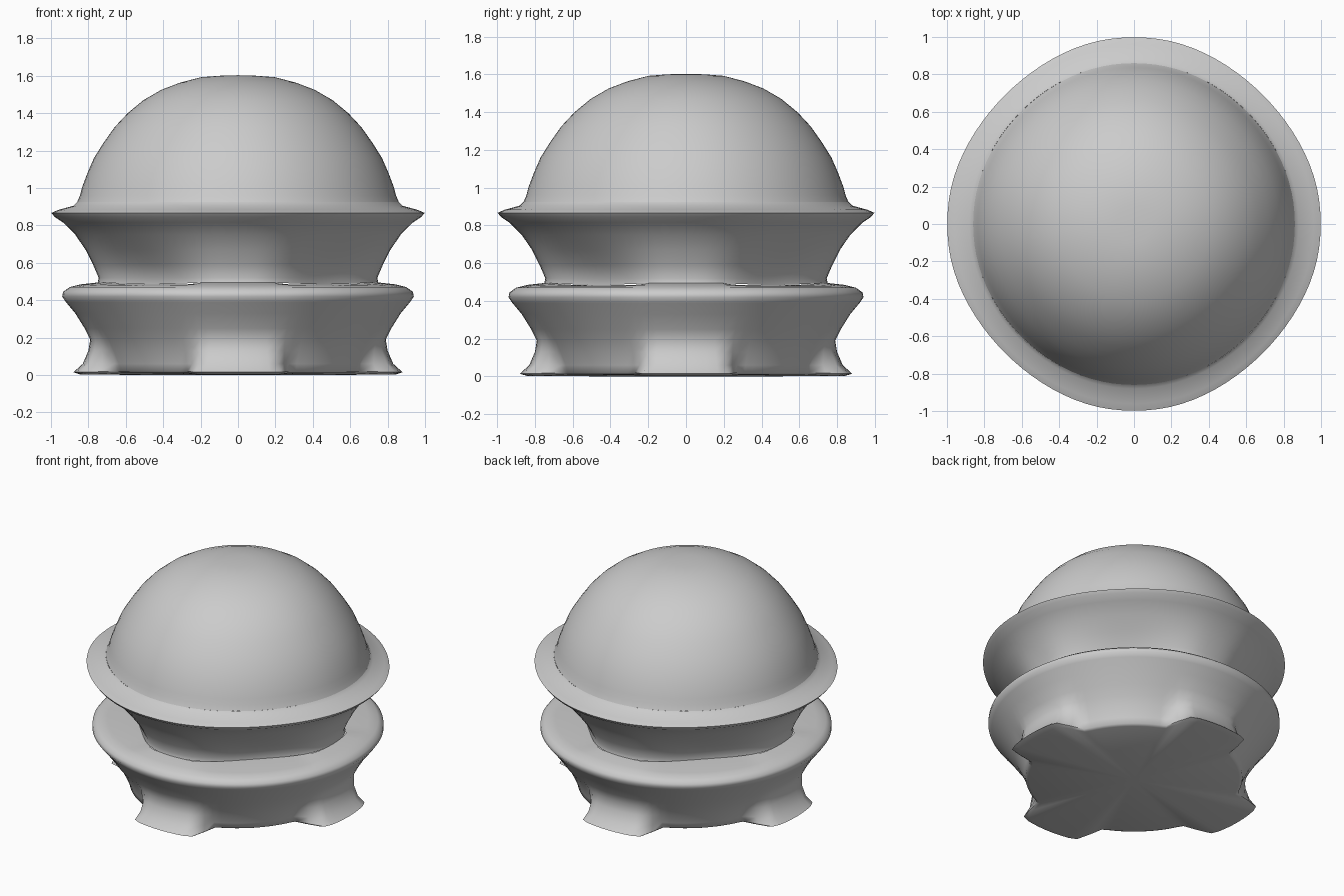
import bpy
from math import sin, cos, pi

if "Cube" in bpy.data.objects:
    bpy.data.objects.remove(bpy.data.objects["Cube"])

SEGS = 96


def smooth(t):
    t = max(0.0, min(1.0, t))
    return t * t * (3 - 2 * t)


def weight(angle, inner, outer):
    """1 on the four axis directions, fading to 0 on the diagonals."""
    off = abs((angle + pi / 4) % (pi / 2) - pi / 4)
    return smooth((outer - 0.85 * sin(off)) / (outer - inner))


def lathe(name, rows, inner=0.2, outer=0.3, tip=None, flip=False):
    """Revolve rows of (axis radius, diagonal radius, axis z, diagonal z)."""
    verts, faces = [], []
    for ra, rd, za, zd in rows:
        for i in range(SEGS):
            a = 2 * pi * i / SEGS
            w = weight(a, inner, outer)
            r, z = rd + (ra - rd) * w, zd + (za - zd) * w
            verts.append((r * cos(a), r * sin(a), z))
    for k in range(len(rows) - 1):
        for i in range(SEGS):
            j = (i + 1) % SEGS
            faces.append((k * SEGS + i, k * SEGS + j, (k + 1) * SEGS + j, (k + 1) * SEGS + i))
    if tip is not None:
        verts.append((0, 0, tip))
        base = 0 if flip else (len(rows) - 1) * SEGS
        for i in range(SEGS):
            f = (base + i, base + (i + 1) % SEGS, len(verts) - 1)
            faces.append(f[::-1] if flip else f)
    mesh = bpy.data.meshes.new(name)
    mesh.from_pydata(verts, [], faces)
    ob = bpy.data.objects.new(name, mesh)
    bpy.context.collection.objects.link(ob)
    bpy.ops.object.select_all(action='DESELECT')
    ob.select_set(True)
    bpy.context.view_layer.objects.active = ob
    bpy.ops.object.shade_smooth_by_angle(angle=0.9)
    return ob


def same(points, shrink=0.985):
    """Rows whose radius is slightly smaller on the diagonals."""
    return [(r, r * shrink, z, z) for r, z in points]


# Lower base with four flared feet and a rolled upper edge
lathe("lower_base", [
    (0.84, 0.68, 0.012, 0.02),
    (0.88, 0.70, 0.025, 0.03),
    (0.83, 0.71, 0.07, 0.07),
    (0.80, 0.74, 0.14, 0.14),
    (0.79, 0.77, 0.20, 0.20),
    (0.82, 0.815, 0.26, 0.26),
    (0.87, 0.87, 0.34, 0.34),
    (0.92, 0.92, 0.40, 0.40),
    (0.94, 0.942, 0.43, 0.43),
    (0.935, 0.94, 0.455, 0.455),
    (0.90, 0.905, 0.48, 0.48),
    (0.84, 0.84, 0.495, 0.49),
    (0.75, 0.65, 0.505, 0.495),
], inner=0.2, outer=0.34, tip=0.01, flip=True)

# Waist and flared collar, pinched in on the diagonals
lathe("flared_collar", [
    (0.75, 0.65, 0.505, 0.495),
    (0.745, 0.65, 0.53, 0.53),
    (0.775, 0.69, 0.60, 0.60),
    (0.815, 0.765, 0.68, 0.68),
    (0.87, 0.84, 0.76, 0.76),
    (0.935, 0.915, 0.825, 0.825),
    (0.98, 0.96, 0.855, 0.855),
    (0.998, 0.975, 0.877, 0.877),
    (0.96, 0.945, 0.893, 0.893),
    (0.88, 0.87, 0.915, 0.915),
    (0.86, 0.852, 0.935, 0.935),
], inner=0.1, outer=0.6)

# Domed top
lathe("dome", same([
    (0.86, 0.935), (0.845, 0.97), (0.835, 1.01), (0.805, 1.09), (0.77, 1.17),
    (0.72, 1.25), (0.66, 1.335), (0.59, 1.41), (0.505, 1.48),
    (0.41, 1.535), (0.31, 1.573), (0.20, 1.602), (0.10, 1.61),
], 0.99), inner=0.1, outer=0.6, tip=1.613)

# Stand the whole model exactly on the ground
for ob in bpy.data.objects:
    ob.location.z = -0.01
